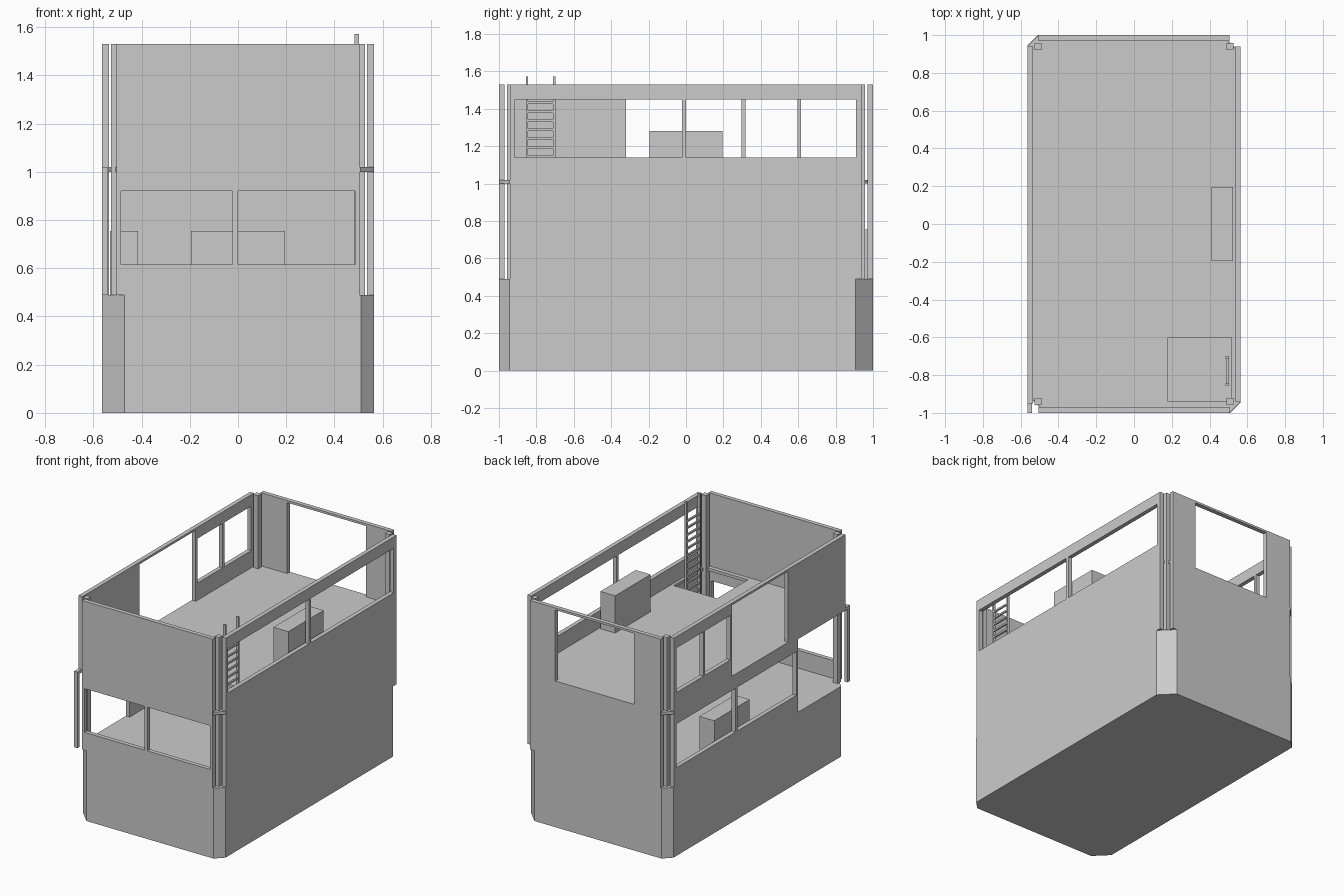
import bpy, bmesh
from mathutils import Vector

cube = bpy.data.objects.get("Cube")
if cube:
    bpy.data.objects.remove(cube, do_unlink=True)

grey = bpy.data.materials.new("plain_grey")
grey.use_nodes = True
colour = (0.6, 0.6, 0.6, 1)
grey.diffuse_color = colour
grey.node_tree.nodes["Principled BSDF"].inputs["Base Color"].default_value = colour

BASE, SLAB, FLOOR, TOP = 0.49, 1.0, 1.02, 1.53   # storey heights
HX, HY, T = 0.565, 1.0, 0.03                     # half width, half length, wall thickness


def finish(name, bm):
    bmesh.ops.recalc_face_normals(bm, faces=bm.faces)
    mesh = bpy.data.meshes.new(name)
    bm.to_mesh(mesh)
    bm.free()
    mesh.materials.append(grey)
    obj = bpy.data.objects.new(name, mesh)
    bpy.context.collection.objects.link(obj)
    return obj


def box(name, x, y, z):
    bm = bmesh.new()
    bmesh.ops.create_cube(bm, size=1)
    for v in bm.verts:
        v.co = Vector([a + (b - a) * (c + 0.5) for (a, b), c in zip((x, y, z), v.co)])
    return finish(name, bm)


def extrude(bm, faces, offset):
    out = bmesh.ops.extrude_face_region(bm, geom=faces)
    moved = [g for g in out["geom"] if isinstance(g, bmesh.types.BMVert)]
    bmesh.ops.translate(bm, verts=moved, vec=offset)


def panel(name, place, offset, u, v, holes):
    """Flat sheet with rectangular holes (u0, u1, v0, v1), given a thickness."""
    us = sorted({*u, *[h for o in holes for h in o[:2]]})
    vs = sorted({*v, *[h for o in holes for h in o[2:]]})
    bm = bmesh.new()
    for a, b in zip(us, us[1:]):
        for c, d in zip(vs, vs[1:]):
            mu, mv = (a + b) / 2, (c + d) / 2
            if any(o[0] < mu < o[1] and o[2] < mv < o[3] for o in holes):
                continue
            bm.faces.new([bm.verts.new(place(*p)) for p in ((a, c), (b, c), (b, d), (a, d))])
    bmesh.ops.remove_doubles(bm, verts=bm.verts, dist=1e-4)
    extrude(bm, bm.faces[:], offset)
    return finish(name, bm)


def footprint(inset):
    """Rectangle with two narrow and two wide chamfered corners."""
    x, y = HX - inset, HY - inset
    pts = []
    for sx, sy in ((1, 1), (-1, 1), (-1, -1), (1, -1)):
        cut = 0.095 if sx == sy else 0.055
        pair = [(sx * x, sy * (y - cut)), (sx * (x - cut), sy * y)]
        pts += pair if sx == sy else pair[::-1]
    return pts


# Solid base, whose top is the lower floor
bm = bmesh.new()
face = bm.faces.new([bm.verts.new((x, y, 0)) for x, y in footprint(0)])
extrude(bm, [face], (0, 0, BASE))
finish("base", bm)

# Upper floor slab with ladder hatch
bm = bmesh.new()
face = bm.faces.new([bm.verts.new((x, y, SLAB)) for x, y in footprint(0.002)])
extrude(bm, [face], (0, 0, FLOOR - SLAB))
slab = finish("upper_floor", bm)
cutter = box("hatch_cutter", (0.18, 0.515), (-0.94, -0.6), (SLAB - 0.1, FLOOR + 0.1))
cutter.hide_render = True
cutter.hide_viewport = True
cutter.display_type = "WIRE"
hatch = slab.modifiers.new("hatch", "BOOLEAN")
hatch.operation = "DIFFERENCE"
hatch.solver = "EXACT"
hatch.object = cutter

# Walls with window and door openings
LOW, HIGH = (0.615, 0.92), (1.14, 1.45)
DOOR = (FLOOR, TOP - 0.015)
panel("front_wall", lambda u, v: (u, -HY, v), (0, T, 0), (-0.505, 0.505), (BASE, TOP),
      [(-0.485, -0.022, *LOW), (0, 0.485, *LOW)])
panel("back_wall", lambda u, v: (u, HY, v), (0, -T, 0), (-0.505, 0.505), (BASE, TOP),
      [(-0.3, 0.31, *DOOR)])
panel("left_wall", lambda u, v: (HX, u, v), (-T, 0, 0), (-0.94, 0.94), (BASE, TOP),
      [(-0.915, -0.022, *HIGH), (0, 0.91, *HIGH)])
panel("right_wall", lambda u, v: (-HX, u, v), (T, 0, 0), (-0.94, 0.94), (BASE, TOP),
      [(-0.95, -0.43, BASE, SLAB), (-0.41, 0.24, *LOW), (0.26, 0.91, *LOW),
       (-0.32, 0.297, *DOOR), (0.317, 0.595, *HIGH), (0.615, 0.91, *HIGH)])

# Corner posts
for sx, side in ((-1, "right"), (1, "left")):
    for sy, end in ((-1, "front"), (1, "back")):
        cx, cy = sx * 0.508, sy * 0.94
        box(f"{end}_{side}_post", (cx - 0.018, cx + 0.018), (cy - 0.018, cy + 0.018), (BASE, TOP))

# Free-standing strip and its cap at the doorway corner
box("door_strip", (-HX, -0.54), (-HY, -0.975), (BASE, SLAB))
box("door_strip_cap", (-HX, -0.54), (-HY, -0.93), (SLAB, FLOOR))

# Cabinets
box("upper_cabinet", (0.41, 0.525), (-0.195, 0.195), (FLOOR, 1.28))
box("lower_side_cabinet", (-0.53, -0.415), (0.055, 0.445), (BASE, 0.755))
box("lower_back_cabinet", (-0.195, 0.195), (0.855, 0.97), (BASE, 0.755))

# Ladder through the hatch
for name, y in (("front", -0.85), ("back", -0.705)):
    box(f"ladder_{name}_rail", (0.484, 0.502), (y - 0.006, y + 0.006), (BASE, 1.572))
step = 0.048
for i in range(1, 20):
    z = BASE + 0.03 + i * step
    box(f"ladder_rung_{i}", (0.487, 0.499), (-0.85, -0.705), (z - 0.006, z + 0.006))
